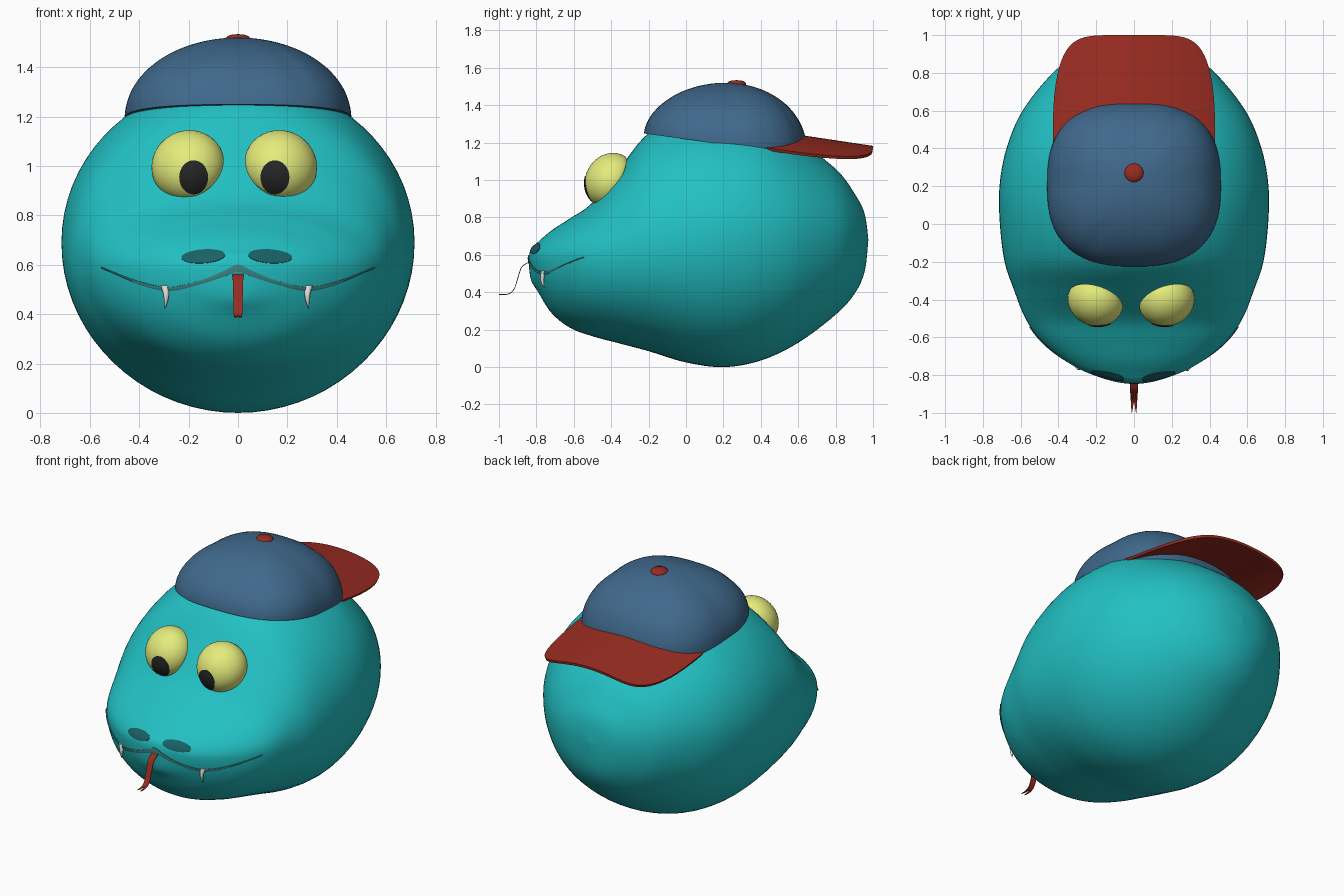
import bpy, bmesh
from math import sin, cos, pi, radians
from mathutils import Vector, Matrix
from mathutils.bvhtree import BVHTree

if "Cube" in bpy.data.objects:
    bpy.data.objects.remove(bpy.data.objects["Cube"])


def material(name, rgb):
    m = bpy.data.materials.new(name)
    m.diffuse_color = (*rgb, 1)
    m.use_nodes = True
    m.node_tree.nodes["Principled BSDF"].inputs["Base Color"].default_value = m.diffuse_color
    return m


TEAL = material("teal", (0.016, 0.53, 0.55))
DARK_TEAL = material("dark_teal", (0.01, 0.12, 0.13))
LIP = material("lip", (0.04, 0.22, 0.22))
YELLOW = material("yellow", (0.78, 0.84, 0.2))
BLACK = material("black", (0.02, 0.02, 0.02))
BLUE = material("blue", (0.05, 0.14, 0.26))
RED = material("red", (0.32, 0.025, 0.015))
WHITE = material("white", (0.8, 0.78, 0.72))


def loft(name, rows, mat, closed=False, thick=0, cap=False):
    """Skin a grid of points; returns a BVH tree for projecting details."""
    bm = bmesh.new()
    grid = [[bm.verts.new(p) for p in row] for row in rows]
    for a, b in zip(grid, grid[1:]):
        n = len(a)
        for i in range(n if closed else n - 1):
            j = (i + 1) % n
            bm.faces.new((a[i], a[j], b[j], b[i]))
    if cap:
        bm.faces.new(grid[0])
    bmesh.ops.remove_doubles(bm, verts=bm.verts, dist=0.00005)
    bmesh.ops.recalc_face_normals(bm, faces=bm.faces)
    if thick:
        bmesh.ops.solidify(bm, geom=bm.faces[:], thickness=thick)
        bmesh.ops.recalc_face_normals(bm, faces=bm.faces)
    tree = BVHTree.FromBMesh(bm)
    me = bpy.data.meshes.new(name)
    bm.to_mesh(me)
    bm.free()
    ob = bpy.data.objects.new(name, me)
    bpy.context.collection.objects.link(ob)
    me.materials.append(mat)
    bpy.ops.object.select_all(action='DESELECT')
    ob.select_set(True)
    bpy.context.view_layer.objects.active = ob
    bpy.ops.object.shade_smooth_by_angle(angle=radians(40))
    return tree


def smooth_path(pts, steps):
    """Catmull-Rom interpolation of tuples."""
    pts = [Vector(p) for p in pts]
    out = []
    for i in range(len(pts) - 1):
        p0, p1, p2 = pts[max(i - 1, 0)], pts[i], pts[i + 1]
        p3 = pts[min(i + 2, len(pts) - 1)]
        for k in range(steps):
            t = k / steps
            out.append(0.5 * (2 * p1 + (p2 - p0) * t + (2 * p0 - 5 * p1 + 4 * p2 - p3) * t * t
                              + (3 * p1 - p0 - 3 * p2 + p3) * t ** 3))
    return out + [pts[-1]]


def project(tree, x, z, lift):
    """Drop a front-view point onto a surface."""
    hit, normal, _, _ = tree.ray_cast(Vector((x, -3, z)), Vector((0, 1, 0)))
    if hit is None:
        hit, normal, _, _ = tree.find_nearest(Vector((x, -0.6, z)))
    if normal.y > 0:
        normal = -normal
    return hit + normal * lift


def oval(name, tree, x, z, rx, rz, tilt, mat, lift=0.004):
    """Oval patch lying on a surface, with a small rim going into it."""
    def ring(r, h):
        pts = []
        for k in range(32):
            u, v = rx * r * cos(k * pi / 16), rz * r * sin(k * pi / 16)
            pts.append(project(tree, x + u * cos(tilt) - v * sin(tilt),
                               z + u * sin(tilt) + v * cos(tilt), h))
        return pts
    rows = [ring(r, lift) for r in (0, 0.25, 0.5, 0.75, 1)] + [ring(1, -0.004)]
    loft(name, rows, mat, True)


# Head: sections along y given as (y, bottom, top, half width, widest height)
sections = [
    (-0.842, .575, .575, 0, .575), (-0.83, .47, .63, .10, .58), (-0.79, .40, .67, .24, .58),
    (-0.72, .29, .73, .37, .58), (-0.62, .21, .795, .49, .59), (-0.50, .165, .88, .575, .60),
    (-0.35, .125, 1.07, .635, .62), (-0.20, .085, 1.25, .685, .64), (0, .025, 1.34, .71, .67),
    (0.2, 0, 1.35, .712, .70), (0.4, .035, 1.32, .675, .71), (0.6, .13, 1.21, .59, .71),
    (0.8, .28, 1.06, .43, .71), (0.9, .39, .93, .29, .70), (0.955, .51, .82, .15, .69),
    (0.975, .68, .68, 0, .68)]
rows = []
for s in smooth_path([Vector(s) for s in sections], 6):
    y, lo, hi, w, mid = s
    ring = []
    for k in range(72):
        a = k * pi / 36
        ring.append((w * cos(a), y, mid + sin(a) * (hi - mid if sin(a) > 0 else mid - lo)))
    rows.append(ring)
head = loft("head", rows, TEAL, True)

# Eyes and pupils: tilted half domes
for side, label in ((-1, "left"), (1, "right")):
    cx = -0.015 + side * 0.187
    m = (Matrix.Translation((cx, -0.405, 1.0)) @ Matrix.Rotation(radians(19 * side), 4, 'Z')
         @ Matrix.Rotation(radians(-30), 4, 'X'))
    rows = []
    for i in range(25):
        a = i * pi / 24
        d = 0.13 if cos(a) > 0 else 0.02
        rows.append([m @ Vector((.15 * sin(a) * cos(k * pi / 20), -d * cos(a),
                                 .15 * sin(a) * sin(k * pi / 20))) for k in range(40)])
    eye = loft(label + "_eye", rows, YELLOW, True)
    oval(label + "_pupil", eye, -0.015 + side * 0.165, 0.955, .057, .067, 0, BLACK)

    # Nostril
    oval(label + "_nostril", head, -0.005 + side * 0.135, 0.633, .088, .027,
         radians(-4 * side), DARK_TEAL)

    # Fang: slightly curved cone under the lip
    fx = -0.005 + side * 0.29
    base = project(head, fx, 0.505, -0.005)
    rows = []
    for i in range(9):
        t = i / 8
        r = 0.016 * (1 - t) ** 0.7
        c = base + Vector((-side * 0.006 * sin(t * pi) + side * .004, -0.012 * sin(t * pi), 0.01 - 0.095 * t))
        rows.append([c + Vector((r * cos(k * pi / 8), r * sin(k * pi / 8), 0)) for k in range(16)])
    loft(label + "_fang", rows, WHITE, True, cap=True)

# Mouth line: ribbon following the snout, (x, z, thickness)
half = [(0, .585, .03), (.06, .562, .024), (.15, .53, .016), (.28, .502, .016),
        (.41, .53, .011), (.55, .588, .004)]
mouth = smooth_path([(-x, z, h) for x, z, h in reversed(half)] + half[1:], 8)
offsets = ((.5, -.004), (.5, .004), (0, .006), (-.5, .004), (-.5, -.004))
loft("mouth", [[project(head, p.x, p.y + o * p.z, l) for o, l in offsets] for p in mouth], LIP)

# Tongue: thin ribbon with a forked tip
path = smooth_path([(0, -.80, .565), (0, -.84, .562), (0, -.88, .535), (0, -.90, .48),
                    (0, -.92, .42), (0, -.95, .393), (0, -1.0, .39)], 6)
n = len(path) - 1
for side, label in ((-1, "left"), (1, "right")):
    rows = []
    for i, p in enumerate(path):
        t = i / n
        fork = max(0, (t - .8) / .2)
        inner, outer = 0.011 * fork, 0.024 - 0.009 * t - 0.002 * fork
        rows.append([p + Vector((side * inner, 0, 0)), p + Vector((side * outer, 0, 0))])
    loft(label + "_tongue_half", rows, RED, thick=0.004)


# Cap crown: squarish dome with six shallow panel seams
def rim(a, e=2 / 2.6):
    c, s = cos(a), sin(a)
    return (.46 * abs(c) ** e * (1 if c > 0 else -1), .435 * abs(s) ** e * (1 if s > 0 else -1))


rows = []
for i in range(25):
    t = i / 24 * pi / 2
    ring = []
    for k in range(96):
        a = k * pi / 48
        x, y = rim(a)
        seam = 1 - 0.012 * max(0, abs(cos(3 * a)) - 0.9) * 10 * sin(2 * t)
        bottom = 1.19 - 0.136 * y
        r = cos(t) * seam
        ring.append((x * r, 0.21 + y * r + 0.03 * sin(t) * cos(t),
                     bottom + (1.52 - bottom) * sin(t)))
    rows.append(ring)
loft("cap_crown", rows, BLUE, True, cap=True)

# Cap button
loft("cap_button", [[(r * cos(k * pi / 12), .27 + r * sin(k * pi / 12), z) for k in range(24)]
                    for r, z in ((.05, 1.50), (.05, 1.517), (.043, 1.526), (.025, 1.532), (0, 1.534))],
     RED, True)

# Cap brim: arched visor at the back
rows = []
for j in range(13):
    v = j / 12
    row = []
    for i in range(49):
        u = sin((i / 48 - 0.5) * pi)
        x = 0.43 * u
        y0 = 0.21 + 0.41 * (1 - abs(x / .46) ** 2.6) ** (1 / 2.6)
        y1 = 0.46 + 0.54 * max(0, 1 - abs(u) ** 6) ** 0.4
        y = y0 + (y1 - y0) * v
        row.append((x, y, 1.238 - 0.15 * (y - .63) - 0.095 * u * u))
    rows.append(row)
loft("cap_brim", rows, RED, thick=0.016)
